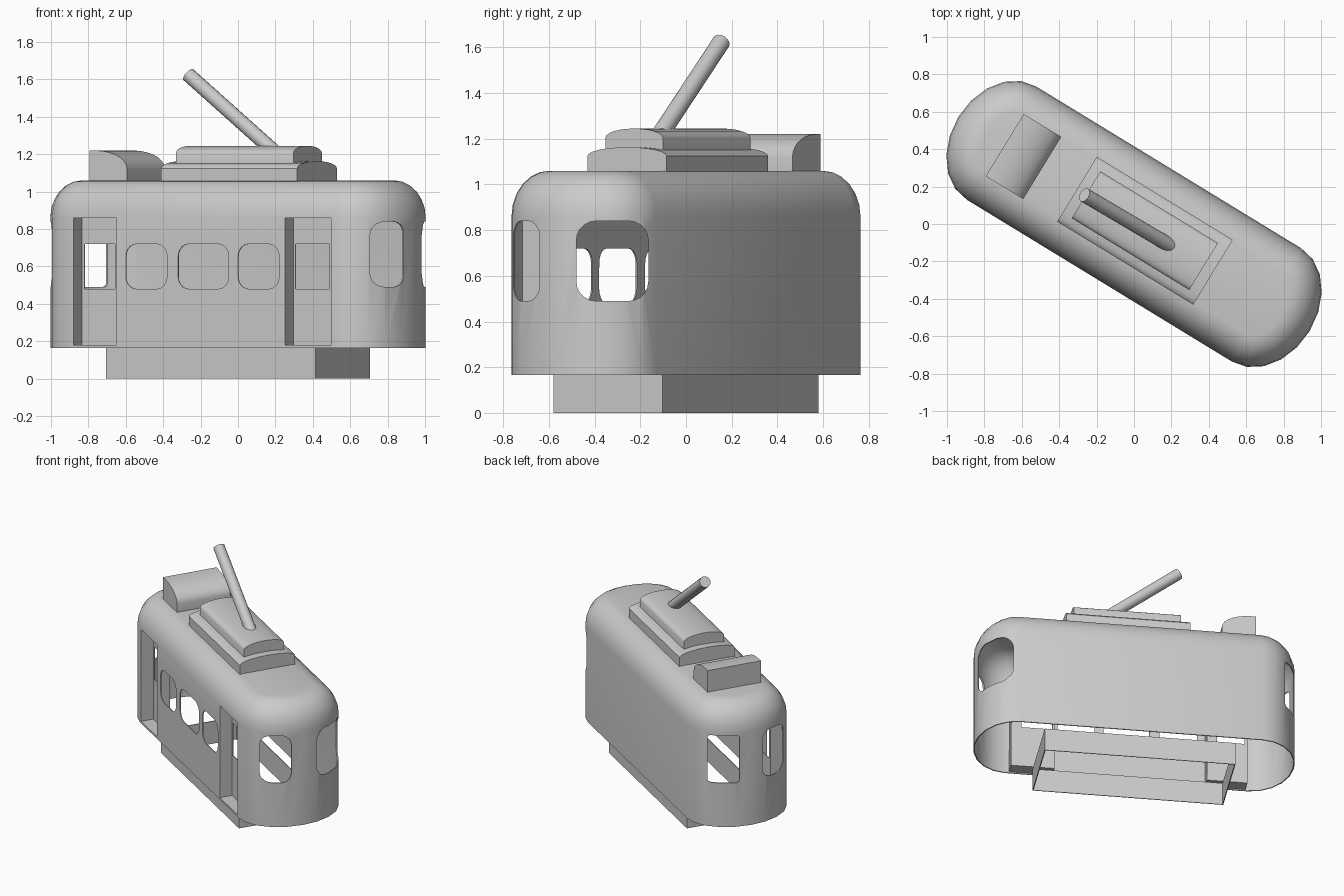
import bpy, bmesh, math
from mathutils import Matrix, Vector

cube = bpy.data.objects.get("Cube")
if cube:
    bpy.data.objects.remove(cube, do_unlink=True)

HEADING = Matrix.Rotation(math.radians(-31.4), 4, 'Z')
FLOOR, ROOF = 0.165, 1.06


def finish(name, bm, matrix=HEADING):
    bmesh.ops.recalc_face_normals(bm, faces=bm.faces)
    mesh = bpy.data.meshes.new(name)
    bm.to_mesh(mesh)
    bm.free()
    obj = bpy.data.objects.new(name, mesh)
    bpy.context.collection.objects.link(obj)
    obj.matrix_world = matrix
    return obj


def loft(name, rings, bottom=True, top=True, matrix=HEADING):
    """Skin a stack of equal-length point rings."""
    bm = bmesh.new()
    loops = [[bm.verts.new(p) for p in ring] for ring in rings]
    n = len(loops[0])
    for a, b in zip(loops, loops[1:]):
        for i in range(n):
            j = (i + 1) % n
            bm.faces.new((a[i], a[j], b[j], b[i]))
    if bottom:
        bm.faces.new(loops[0])
    if top:
        bm.faces.new(loops[-1])
    return finish(name, bm, matrix)


def prism(name, pts, axis, lo, hi, matrix=HEADING):
    """Extrude a (horizontal, z) profile along local x or y."""
    def place(p, d):
        return (d, p[0], p[1]) if axis == 'x' else (p[0], d, p[1])
    return loft(name, [[place(p, d) for p in pts] for d in (lo, hi)], matrix=matrix)


def rounded(h0, h1, z0, z1, r, steps=5):
    pts = []
    corners = ((h1 - r, z1 - r), (h0 + r, z1 - r), (h0 + r, z0 + r), (h1 - r, z0 + r))
    for q, (cx, cz) in enumerate(corners):
        for k in range(steps + 1):
            t = math.pi / 2 * (q + k / steps)
            pts.append((cx + r * math.cos(t), cz + r * math.sin(t)))
    return pts


def rect(h0, h1, z0, z1):
    return [(h0, z0), (h1, z0), (h1, z1), (h0, z1)]


def apply_modifier(obj, kind, **settings):
    mod = obj.modifiers.new(kind.title(), kind)
    for key, value in settings.items():
        setattr(mod, key, value)
    bpy.context.view_layer.objects.active = obj
    bpy.ops.object.modifier_apply(modifier=mod.name)


def cut(obj, cutter):
    cutter.hide_render = True
    bpy.context.view_layer.update()
    apply_modifier(obj, 'BOOLEAN', operation='DIFFERENCE', solver='EXACT', object=cutter)
    bpy.data.objects.remove(cutter, do_unlink=True)


def smooth(obj, angle=35):
    bpy.ops.object.select_all(action='DESELECT')
    obj.select_set(True)
    bpy.context.view_layer.objects.active = obj
    bpy.ops.object.shade_smooth_by_angle(angle=math.radians(angle))


def outline(inset, z, steps=10):
    """Plan of the car: straight sides with elliptical ends."""
    pts = []
    for side in (1, -1):
        for k in range(steps + 1):
            t = math.pi * (k / steps - 0.5)
            pts.append((side * (0.83 + (0.27 - inset) * math.cos(t)),
                        side * (0.355 - inset) * math.sin(t), z))
    return pts


# Car body with rounded roof edge
rings = [outline(0, FLOOR)]
for k in range(7):
    t = math.pi / 2 * k / 6
    rings.append(outline(0.17 * (1 - math.cos(t)), 0.86 + (ROOF - 0.86) * math.sin(t)))
body = loft("car_body", rings)

# Door recesses in the right-hand wall
for u0, u1 in ((-0.814, -0.545), (0.51, 0.80)):
    cut(body, prism("door_recess_cutter", rect(u0, u1, 0.18, 0.86), 'y', -0.5, -0.265))

# Open the underside and turn the body into a thin shell
bm = bmesh.new()
bm.from_mesh(body.data)
under = [f for f in bm.faces if all(abs(v.co.z - FLOOR) < 1e-4 for v in f.verts)]
bmesh.ops.delete(bm, geom=under, context='FACES')
bm.to_mesh(body.data)
bm.free()
apply_modifier(body, 'SOLIDIFY', thickness=0.008, offset=-1)

# Side windows and door windows
for u0, u1 in ((-0.486, -0.228), (-0.158, 0.158), (0.217, 0.474)):
    cut(body, prism("side_window_cutter", rounded(u0, u1, 0.48, 0.72, 0.065), 'y', -0.5, -0.25))
for u0, u1 in ((-0.80, -0.61), (0.522, 0.735)):
    cut(body, prism("door_window_cutter", rect(u0, u1, 0.48, 0.72), 'y', -0.3, -0.2))

# End windows
for v0, v1, end, r in ((-0.277, -0.085, 1, 0.07), (-0.277, -0.085, -1, 0.07),
                       (0.085, 0.277, -1, 0.02)):
    lo, hi = sorted((end * 0.87, end * 1.2))
    cut(body, prism("end_window_cutter", rounded(v0, v1, 0.49, 0.84, r), 'x', lo, hi))
cut(body, prism("corner_window_cutter", rounded(-0.48, -0.165, 0.49, 0.84, 0.085),
                'x', 0.75, 1.2, Matrix.Identity(4)))
smooth(body)

# Undercarriage frame, open above and below
frame = loft("undercarriage_frame",
             [[(x, y, z) for x, y in rect(-0.655, 0.655, -0.279, 0.279)] for z in (0, 0.167)],
             bottom=False, top=False)
apply_modifier(frame, 'SOLIDIFY', thickness=0.008, offset=-1)


# Stepped roof platforms with arched tops
def arched(name, u0, u1, half, z0, eave, crown):
    pts = [(-half, z0), (half, z0)]
    for k in range(13):
        t = math.pi * k / 12
        pts.append((half * math.cos(t), eave + (crown - eave) * math.sin(t)))
    smooth(prism(name, pts, 'x', u0, u1))


arched("roof_platform_lower", -0.357, 0.495, 0.203, 1.05, 1.125, 1.163)
arched("roof_platform_upper", -0.30, 0.436, 0.147, 1.12, 1.205, 1.245)

# Equipment box with a curved inner face
profile = [(-0.81, 1.05), (-0.575, 1.05)]
for k in range(8):
    t = math.pi / 2 * k / 7
    profile.append((-0.775 + 0.2 * math.cos(t), 1.12 + 0.1 * math.sin(t)))
profile.append((-0.81, 1.22))
smooth(prism("roof_equipment_box", profile, 'y', -0.195, 0.195))

# Slanted trolley pole
foot, tip = Vector((0.21, -0.125, 1.2)), Vector((-0.265, 0.155, 1.625))
axis = tip - foot
bpy.ops.mesh.primitive_cylinder_add(vertices=16, radius=0.039, depth=axis.length,
                                    location=(foot + tip) / 2,
                                    rotation=axis.to_track_quat('Z', 'Y').to_euler())
pole = bpy.context.object
pole.name = "trolley_pole"
smooth(pole)
